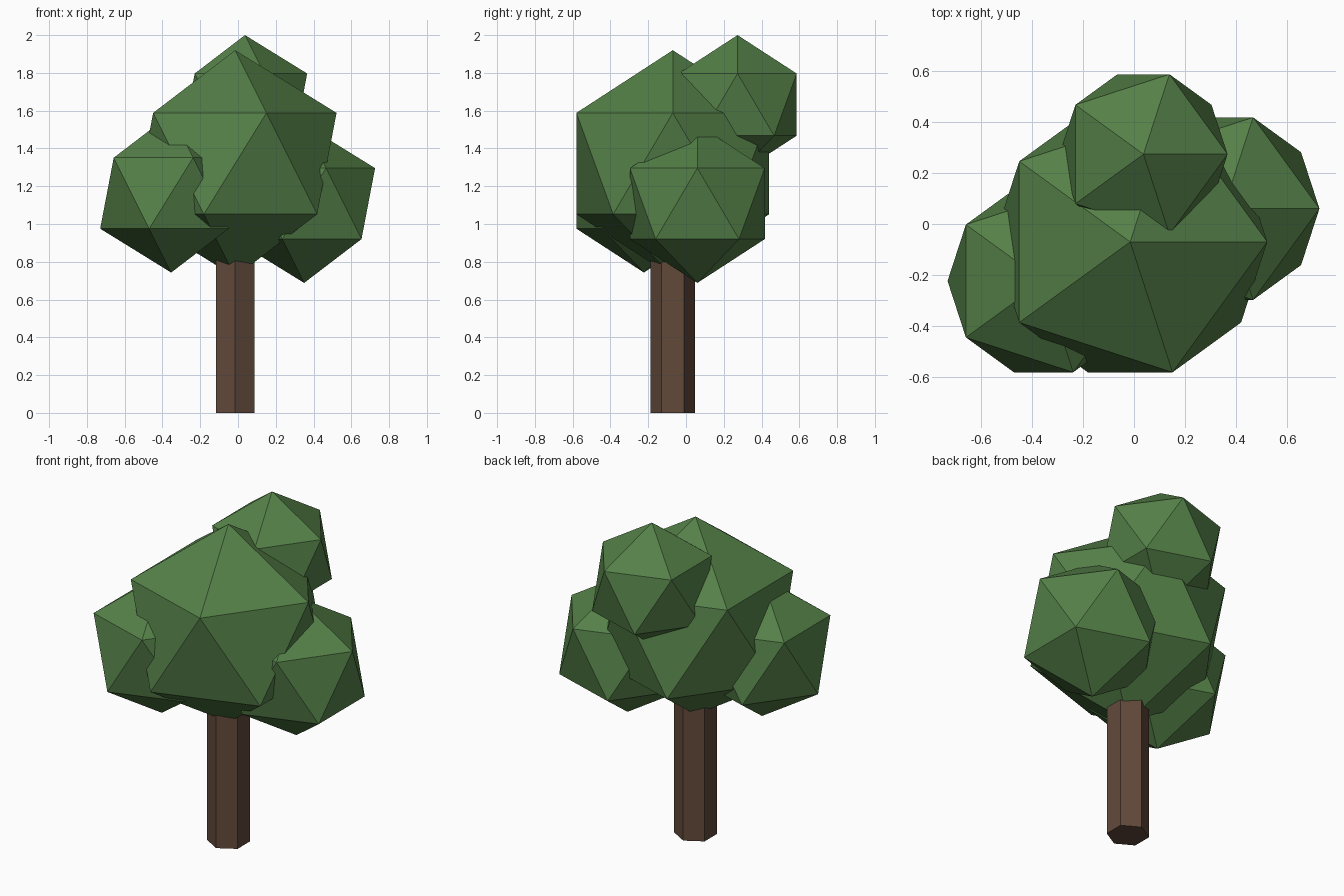
import bpy
import math

cube = bpy.data.objects.get("Cube")
if cube:
    bpy.data.objects.remove(cube, do_unlink=True)


def make_material(name, colour):
    mat = bpy.data.materials.new(name)
    mat.use_nodes = True
    mat.diffuse_color = (*colour, 1)
    mat.node_tree.nodes["Principled BSDF"].inputs["Base Color"].default_value = (*colour, 1)
    return mat


leaf_green = make_material("leaf_green", (0.089, 0.216, 0.064))
bark_brown = make_material("bark_brown", (0.122, 0.067, 0.042))


def finish(name, mat):
    obj = bpy.context.object
    obj.name = obj.data.name = name
    obj.data.materials.append(mat)
    bpy.ops.object.shade_flat()


def foliage(name, centre, radius):
    bpy.ops.mesh.primitive_ico_sphere_add(subdivisions=1, radius=radius, location=centre)
    finish(name, leaf_green)


# Hexagonal trunk, its top buried in the main crown
TRUNK_HEIGHT = 1.0
bpy.ops.mesh.primitive_cylinder_add(vertices=6, radius=0.118, depth=TRUNK_HEIGHT,
                                    location=(-0.015, -0.07, TRUNK_HEIGHT / 2))
finish("trunk", bark_brown)

# Overlapping low-poly leaf clumps
foliage("main_crown", (-0.015, -0.07, 1.32), 0.6)
foliage("top_back_clump", (0.037, 0.273, 1.632), 0.368)
foliage("left_clump", (0.35, 0.06, 1.108), 0.42)
foliage("right_clump", (-0.354, -0.223, 1.163), 0.42)
